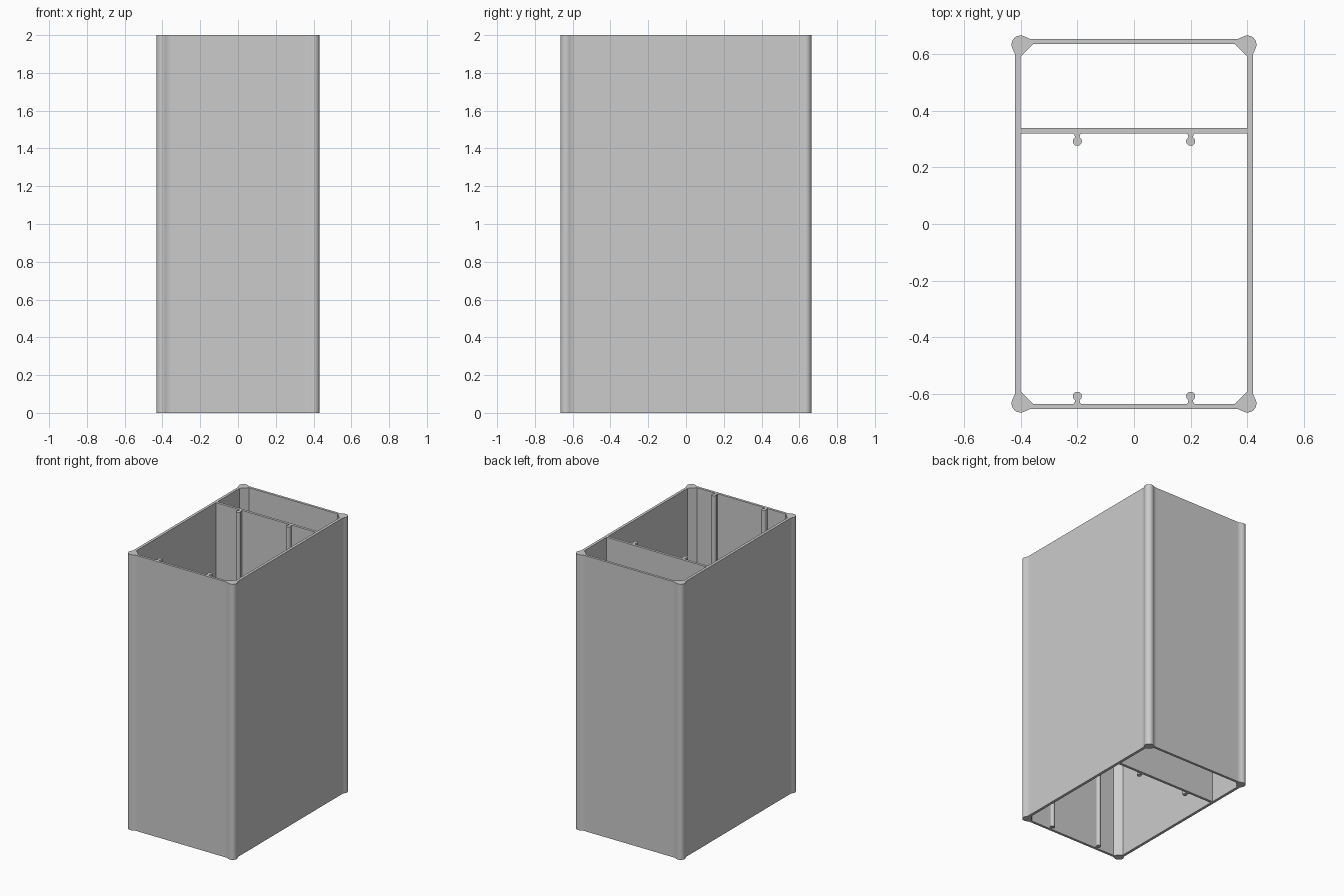
import bpy
import bmesh
from math import sin, cos, radians, sqrt

# Remove the default cube
cube = bpy.data.objects.get("Cube")
if cube:
    bpy.data.objects.remove(cube, do_unlink=True)

HEIGHT = 2.0
OUT_X, IN_X = 0.42, 0.40        # side walls
OUT_Y, IN_Y = 0.653, 0.635      # front and back walls
PART_Y0, PART_Y1 = 0.319, 0.338 # partition
CHAMFER = 0.044


def arc(cx, cy, r, a0, a1, n):
    steps = [radians(a0 + (a1 - a0) * i / n) for i in range(n + 1)]
    return [(cx + r * cos(a), cy + r * sin(a)) for a in steps]


def outer_loop():
    # one rounded corner bead blending into the walls, mirrored to all four
    quad = [(OUT_X, 0.585), (OUT_X, 0.6)]
    quad += arc(0.4, 0.633, 0.032, -30, 120, 16)
    quad += [(0.367, OUT_Y), (0.352, OUT_Y)]
    left = [(-x, y) for x, y in reversed(quad)]
    back = quad + left
    return back + [(-x, -y) for x, y in back]


def rib(x, y):
    # keyhole-shaped rib standing on a wall at y, pointing to +y
    r, neck, off = 0.016, 0.008, 0.027
    base = off - sqrt(r * r - neck * neck)
    pts = [(x - 0.015, y), (x - 0.010, y + 0.003), (x - neck, y + base)]
    pts += arc(x, y + off, r, 225, -45, 20)
    return pts + [(x + neck, y + base), (x + 0.010, y + 0.003), (x + 0.015, y)]


def front_chamber():
    c = CHAMFER
    pts = [(-IN_X, -IN_Y + c), (-IN_X + c, -IN_Y)]
    for x in (-0.2, 0.2):
        pts += rib(x, -IN_Y)
    pts += [(IN_X - c, -IN_Y), (IN_X, -IN_Y + c), (IN_X, PART_Y0)]
    for x in (-0.2, 0.2):
        pts += [(-px, -py) for px, py in rib(x, -PART_Y0)]
    return pts + [(-IN_X, PART_Y0)]


def back_chamber():
    c = CHAMFER
    half = [(IN_X, PART_Y1), (IN_X, IN_Y - c), (IN_X - c, IN_Y)]
    return half + [(-x, y) for x, y in reversed(half)]


# Extruded casing: outline with the two chambers cut through
curve = bpy.data.curves.new("casing_profile", "CURVE")
curve.dimensions = "2D"
curve.fill_mode = "BOTH"
curve.extrude = HEIGHT / 2
for loop in (outer_loop(), front_chamber(), back_chamber()):
    spline = curve.splines.new("POLY")
    spline.points.add(len(loop) - 1)
    for point, (x, y) in zip(spline.points, loop):
        point.co = (x, y, 0, 1)
    spline.use_cyclic_u = True

helper = bpy.data.objects.new("casing_profile", curve)
bpy.context.collection.objects.link(helper)
mesh = bpy.data.meshes.new_from_object(helper)
mesh.name = "casing"
bpy.data.objects.remove(helper, do_unlink=True)
bpy.data.curves.remove(curve)

bm = bmesh.new()
bm.from_mesh(mesh)
bmesh.ops.translate(bm, verts=bm.verts, vec=(0, 0, HEIGHT / 2))
bmesh.ops.remove_doubles(bm, verts=bm.verts, dist=0.0001)
bmesh.ops.recalc_face_normals(bm, faces=bm.faces)
bm.to_mesh(mesh)
bm.free()

casing = bpy.data.objects.new("casing", mesh)
bpy.context.collection.objects.link(casing)

# Plain grey
grey = bpy.data.materials.new("grey")
grey.use_nodes = True
color = (0.6, 0.6, 0.6, 1)
grey.diffuse_color = color
grey.node_tree.nodes["Principled BSDF"].inputs["Base Color"].default_value = color
mesh.materials.clear()
mesh.materials.append(grey)

# Smooth beads and ribs, crisp rims and chamfers
bpy.ops.object.select_all(action="DESELECT")
casing.select_set(True)
bpy.context.view_layer.objects.active = casing
bpy.ops.object.shade_smooth_by_angle(angle=radians(30))
